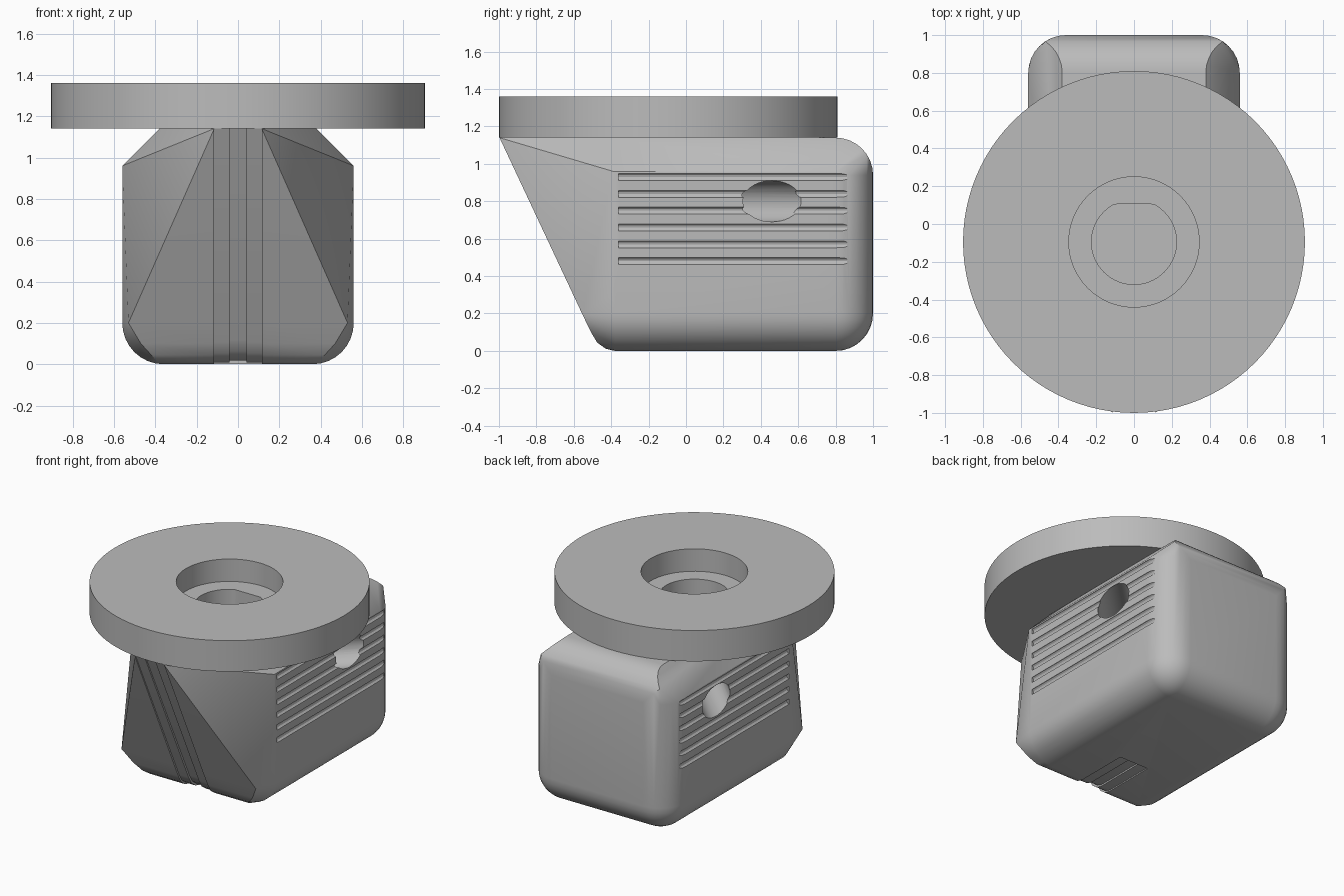
import bpy, bmesh
from math import sin, cos, pi, sqrt, radians
from mathutils import Matrix, Vector

cube = bpy.data.objects.get("Cube")
if cube:
    bpy.data.objects.remove(cube, do_unlink=True)

grey = bpy.data.materials.new("plain_grey")
grey.use_nodes = True
colour = (0.5, 0.5, 0.5, 1)
grey.diffuse_color = colour
grey.node_tree.nodes["Principled BSDF"].inputs["Base Color"].default_value = colour


def make(name, bm):
    bmesh.ops.recalc_face_normals(bm, faces=bm.faces)
    mesh = bpy.data.meshes.new(name)
    bm.to_mesh(mesh)
    bm.free()
    obj = bpy.data.objects.new(name, mesh)
    bpy.context.collection.objects.link(obj)
    mesh.materials.append(grey)
    return obj


def prism(name, outline, to_3d, low, high):
    """Extrude a 2D outline between two levels."""
    bm = bmesh.new()
    rings = [[bm.verts.new(to_3d(a, b, h)) for a, b in outline] for h in (low, high)]
    bm.faces.new(rings[0])
    bm.faces.new(rings[1])
    n = len(outline)
    for i in range(n):
        j = (i + 1) % n
        bm.faces.new((rings[0][i], rings[0][j], rings[1][j], rings[1][i]))
    return make(name, bm)


def rod(name, start, end, radius, sides):
    start, end = Vector(start), Vector(end)
    bm = bmesh.new()
    turn = (end - start).to_track_quat('Z', 'Y').to_matrix().to_4x4()
    bmesh.ops.create_cone(bm, cap_ends=True, segments=sides, radius1=radius, radius2=radius,
                          depth=(end - start).length,
                          matrix=Matrix.Translation((start + end) / 2) @ turn)
    return make(name, bm)


def cut(target, cutter):
    cutter.hide_render = True
    mod = target.modifiers.new("cut", 'BOOLEAN')
    mod.operation, mod.solver, mod.object = 'DIFFERENCE', 'EXACT', cutter
    bpy.context.view_layer.objects.active = target
    bpy.ops.object.modifier_apply(modifier=mod.name)


def circle(radius, sides, flat=9):
    return [(radius * cos(2 * pi * i / sides), AXIS_Y + min(flat, radius * sin(2 * pi * i / sides)))
            for i in range(sides)]


def upright(a, b, h):
    return (a, b, h)


def sideways(a, b, h):
    return (h, a, b)


AXIS_Y = -0.095
HALF, TOP, R, STEPS = 0.56, 1.14, 0.2, 8
arc = [pi / 2 * i / STEPS for i in range(STEPS + 1)]

# Body: half of the outline points, mirrored and wrapped in a hull
points = []
for s in arc:
    # rounded lower back corner
    for t in arc:
        points.append((HALF - R + R * sin(s) * cos(t), 0.8 + R * sin(s) * sin(t), R - R * cos(s)))
    # lower side edge where the nose begins
    points.append((HALF - R + R * sin(s), -0.38, R - R * cos(s)))
    # rounded upper back edge with chamfered sides
    y, z = 0.8 + R * sin(s), 0.94 + R * cos(s)
    width = HALF - R + sqrt(max(0, R * R - (y - 0.8) ** 2))
    points.append((min(width, HALF - max(0, z - 0.96)), y, z))
    # upright back corner
    points.append((HALF - R + R * cos(s), 0.8 + R * sin(s), 0.94))
points += [(HALF, -0.39, 0.3), (HALF, -0.39, 0.96), (0.38, -0.39, TOP), (HALF, 0.8, 0.96)]
# sloping nose
points += [(0.115, -0.997, TOP), (0.53, -0.556, 0.2), (0.47, -0.508, 0.1),
           (0.42, -0.475, 0.045), (0.39, -0.43, 0.012)]
bm = bmesh.new()
for x, y, z in points:
    bm.verts.new((x, y, z))
    bm.verts.new((-x, y, z))
bmesh.ops.remove_doubles(bm, verts=bm.verts, dist=0.0005)
hull = bmesh.ops.convex_hull(bm, input=bm.verts)
inside = {g for g in hull["geom_interior"] if isinstance(g, bmesh.types.BMVert)}
bmesh.ops.delete(bm, geom=list(inside), context='VERTS')
bmesh.ops.dissolve_limit(bm, angle_limit=radians(0.5), verts=bm.verts, edges=bm.edges)
body = make("body", bm)

# Mounting disc
disc = prism("mounting_disc", circle(0.905, 96), upright, TOP, 1.36)

cutters = []


def carve(target, cutter):
    cut(target, cutter)
    cutters.append(cutter)


# Counterbore and flat-sided shaft hole
carve(disc, prism("counterbore", circle(0.345, 64), upright, 1.2, 1.5))
shaft = prism("shaft_hole", circle(0.225, 64, 0.2), upright, 0.55, 1.5)
carve(disc, shaft)
carve(body, shaft)

# Shallow stepped channel down the nose and under the base
for half, d in ((0.115, 0.008), (0.04, 0.018)):
    path = [(-1.3, 1.2), (-1.3, -0.2), (0, -0.2), (0, d), (-0.38, d), (-0.43 + d, 0.012 + d),
            (-0.475 + d, 0.045 + d), (-0.508 + d, 0.1 + d), (-0.997 + d, TOP), (-0.997 + d, 1.2)]
    carve(body, prism("nose_channel", path, sideways, -half, half))

for side in (-1, 1):
    # Slanted cross holes reaching the shaft
    carve(body, rod("cross_hole", (side * 0.1, 0, 0.8), (side * 0.76, 0.66, 0.8), 0.11, 40))
    # Grip grooves
    for i in range(6):
        z = 0.93 - 0.09 * i
        carve(body, rod("grip_groove", (side * 0.565, -0.36, z), (side * 0.565, 0.86, z), 0.02, 12))

for cutter in set(cutters):
    bpy.data.objects.remove(cutter, do_unlink=True)

for obj in (body, disc):
    bpy.ops.object.select_all(action='DESELECT')
    obj.select_set(True)
    bpy.context.view_layer.objects.active = obj
    bpy.ops.object.shade_smooth_by_angle(angle=radians(28))
